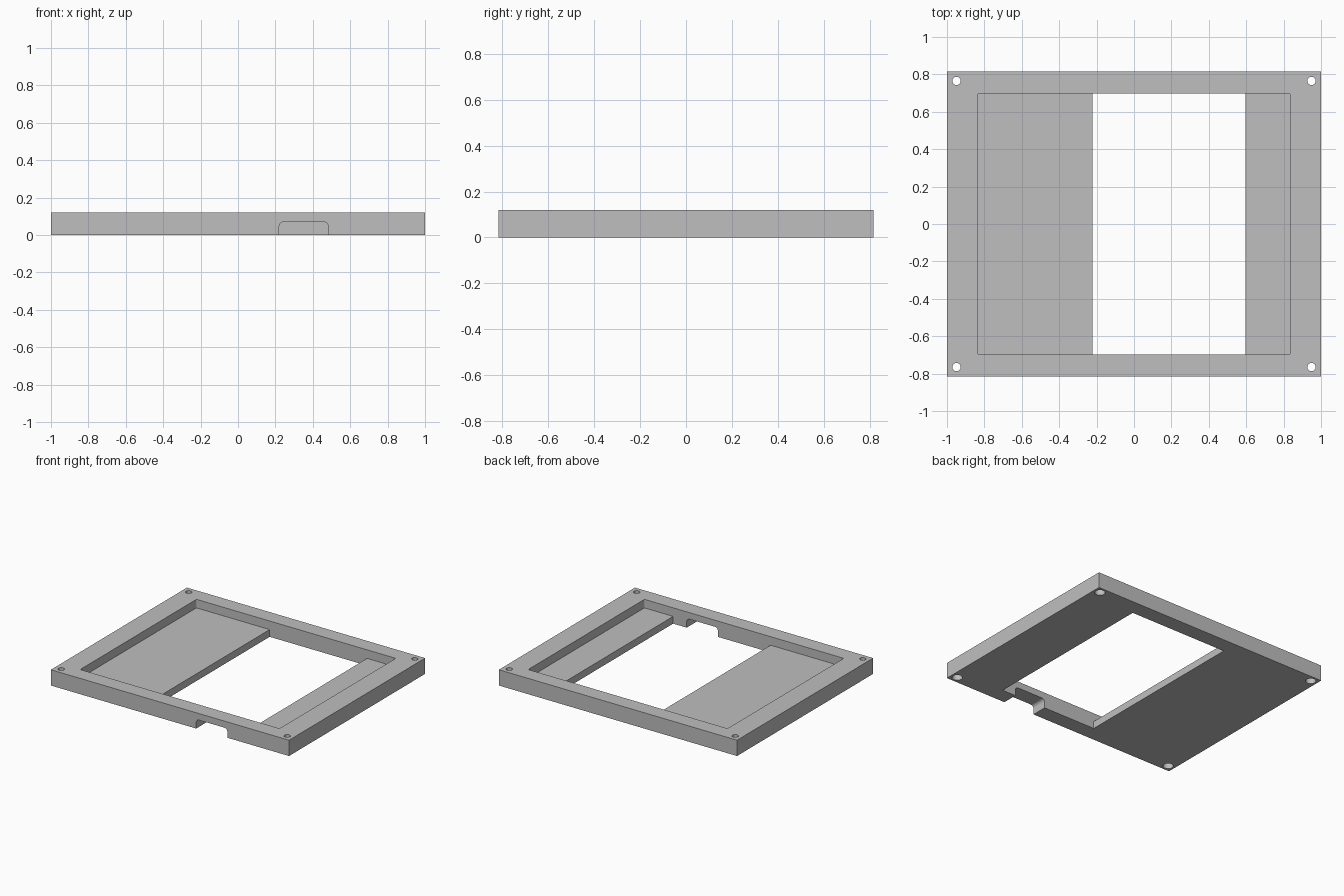
import bpy, bmesh
from mathutils import Matrix, Vector

default = bpy.data.objects.get("Cube")
if default:
    bpy.data.objects.remove(default, do_unlink=True)

grey = bpy.data.materials.new("plain grey")
grey.use_nodes = True
colour = (0.52, 0.52, 0.52, 1)
grey.diffuse_color = colour
grey.node_tree.nodes["Principled BSDF"].inputs["Base Color"].default_value = colour

HALF_Y, HEIGHT, FLOOR = 0.816, 0.12, 0.055
POCKET_X, POCKET_Y = 0.837, 0.697


def to_object(name, bm):
    mesh = bpy.data.meshes.new(name)
    bm.normal_update()
    bm.to_mesh(mesh)
    bm.free()
    mesh.materials.append(grey)
    obj = bpy.data.objects.new(name, mesh)
    bpy.context.scene.collection.objects.link(obj)
    return obj


def box(name, low, high, radius=0, pick=None):
    """Box between two corners; edges chosen by pick are rounded."""
    low, high = Vector(low), Vector(high)
    bm = bmesh.new()
    bmesh.ops.create_cube(bm, size=1)
    for v in bm.verts:
        v.co = (low + high) / 2 + v.co * (high - low)
    if radius:
        bmesh.ops.bevel(bm, geom=[e for e in bm.edges if pick(e)], offset=radius,
                        segments=6, profile=0.5, affect='EDGES')
    return to_object(name, bm)


def cylinder(name, x, y, low, high, radius):
    bm = bmesh.new()
    bmesh.ops.create_cone(bm, cap_ends=True, segments=32, radius1=radius, radius2=radius,
                          depth=high - low,
                          matrix=Matrix.Translation((x, y, (low + high) / 2)))
    return to_object(name, bm)


def cut(target, cutter):
    mod = target.modifiers.new("cut", 'BOOLEAN')
    mod.operation, mod.solver, mod.object = 'DIFFERENCE', 'EXACT', cutter
    bpy.context.view_layer.objects.active = target
    bpy.ops.object.modifier_apply(modifier=mod.name)
    bpy.data.objects.remove(cutter, do_unlink=True)


def upright(edge):
    a, b = (v.co for v in edge.verts)
    return abs(a.z - b.z) > 0.01


def top_along_y(edge):
    a, b = (v.co for v in edge.verts)
    return abs(a.y - b.y) > 0.01 and a.z > 0


# Rectangular bezel with a shallow pocket and an off-centre window
frame = box("bezel_frame", (-1, -HALF_Y, 0), (1, HALF_Y, HEIGHT))
cut(frame, box("pocket_cutter", (-POCKET_X, -POCKET_Y, FLOOR), (POCKET_X, POCKET_Y, 0.3),
               0.01, upright))
cut(frame, box("window_cutter", (-0.222, -POCKET_Y, -0.1), (0.596, POCKET_Y, 0.2)))

# Cable notch under the front rail, with rounded upper corners
cut(frame, box("notch_cutter", (0.22, -0.95, -0.1), (0.482, -0.6, 0.07), 0.025, top_along_y))

# Corner screw holes, wider at the underside
for sx in (-1, 1):
    for sy in (-1, 1):
        x, y = sx * 0.949, sy * 0.765
        cut(frame, cylinder("hole_cutter", x, y, -0.1, 0.2, 0.022))
        cut(frame, cylinder("counterbore_cutter", x, y, -0.1, 0.045, 0.036))

# Smooth the small curves while keeping the flat faces crisp
bpy.ops.object.select_all(action='DESELECT')
frame.select_set(True)
bpy.context.view_layer.objects.active = frame
bpy.ops.object.shade_smooth_by_angle(angle=0.5)
